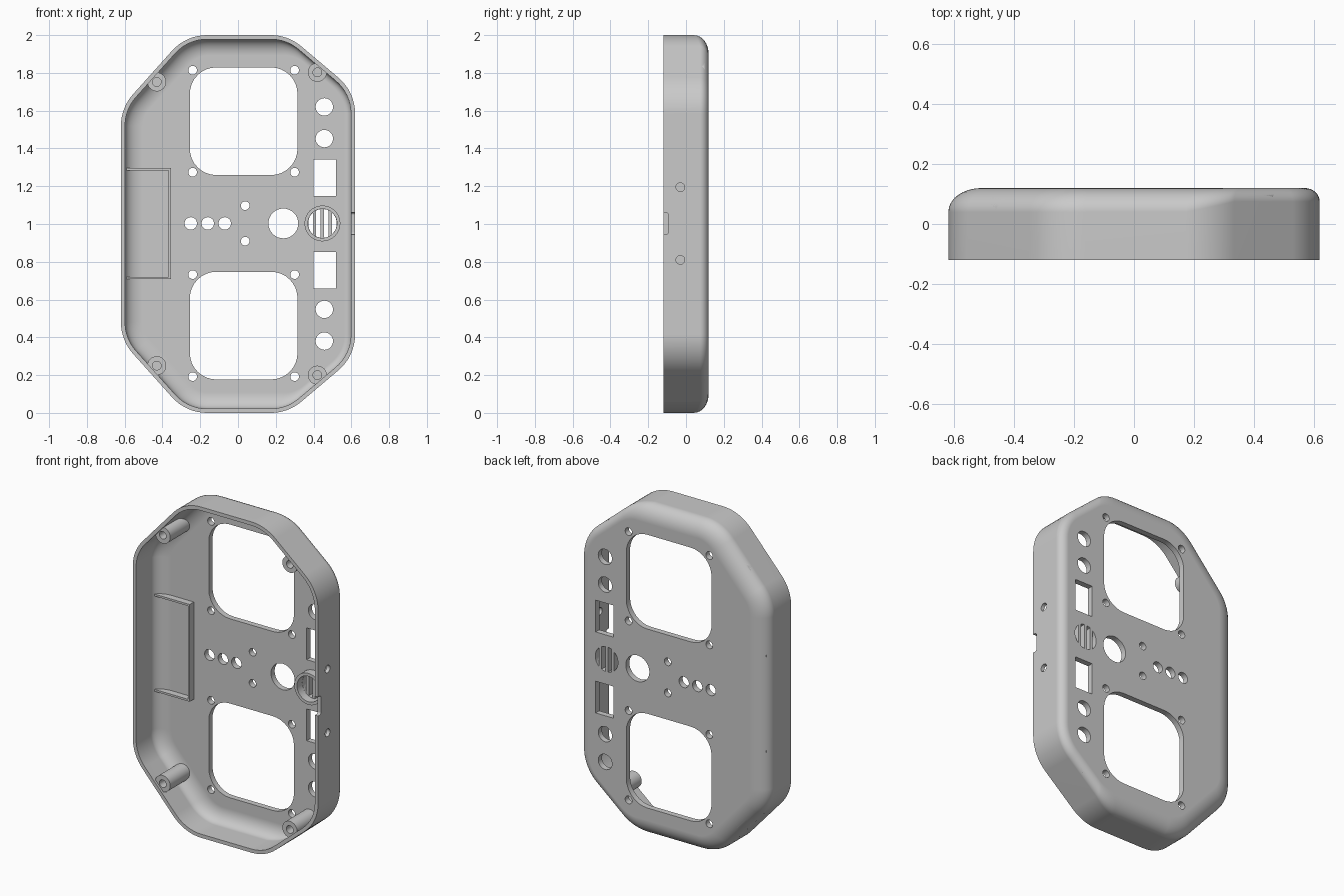
import bpy, bmesh, math
from mathutils import Vector

old = bpy.data.objects.get("Cube")
if old:
    bpy.data.objects.remove(old, do_unlink=True)

grey = bpy.data.materials.new("matte_grey")
grey.use_nodes = True
grey.diffuse_color = (0.59, 0.59, 0.59, 1)
grey.node_tree.nodes["Principled BSDF"].inputs["Base Color"].default_value = (0.59, 0.59, 0.59, 1)

# Octagonal outline in (x, z); edge i runs from corner i to corner i + 1
CORNERS = [Vector(c) for c in [(-0.275, 0), (0.265, 0), (0.62, 0.3), (0.62, 1.7),
                               (0.265, 2), (-0.275, 2), (-0.62, 1.615), (-0.62, 0.385)]]
# Width and depth of the back edge rounding on each edge
ROUND_W = [0.1, 0.05, 0.05, 0.05, 0.1, 0.11, 0.11, 0.11]
ROUND_D = [0.08, 0.045, 0.045, 0.045, 0.08, 0.08, 0.08, 0.08]
FRONT, BACK, WALL, FLOOR = -0.12, 0.12, 0.022, 0.085


def finish(name, bm):
    bmesh.ops.recalc_face_normals(bm, faces=bm.faces)
    mesh = bpy.data.meshes.new(name)
    bm.to_mesh(mesh)
    bm.free()
    obj = bpy.data.objects.new(name, mesh)
    bpy.context.collection.objects.link(obj)
    mesh.materials.append(grey)
    return obj


def activate(obj):
    bpy.ops.object.select_all(action='DESELECT')
    obj.select_set(True)
    bpy.context.view_layer.objects.active = obj


def boolean(obj, other, operation):
    activate(obj)
    mod = obj.modifiers.new("cut", 'BOOLEAN')
    mod.object, mod.operation, mod.solver = other, operation, 'EXACT'
    bpy.ops.object.modifier_apply(modifier=mod.name)


def smooth(obj):
    activate(obj)
    bpy.ops.object.shade_smooth_by_angle(angle=math.radians(30))
    mod = obj.modifiers.new("even_shading", 'WEIGHTED_NORMAL')
    mod.keep_sharp = True


def outline(insets, depths, radius=0.25, steps=8):
    """Rounded octagon with its own inset and depth for each edge."""
    ring = []
    for i, corner in enumerate(CORNERS):
        a = (corner - CORNERS[i - 1]).normalized()
        b = (CORNERS[(i + 1) % 8] - corner).normalized()
        na, nb = Vector((-a.y, a.x)), Vector((-b.y, b.x))
        da, db = insets[i - 1], insets[i]
        turn = a.x * b.y - a.y * b.x
        # Meeting point of the two inset edges
        p = corner + (b * da - a * db) / turn
        r = radius - (da + db) / 2
        centre = p + (na + nb) * (r / (1 + na.dot(nb)))
        start, sweep = math.atan2(-na.y, -na.x), math.asin(turn)
        for k in range(steps + 1):
            t = k / steps
            ang = start + sweep * t
            y = depths[i - 1] * (1 - t) + depths[i] * t
            ring.append((centre.x + r * math.cos(ang), y, centre.y + r * math.sin(ang)))
    return ring


def rounded_block(name, front, back, wall, shrink=0.0, steps=8):
    """Solid octagon block with a rounded back edge."""
    rings = [outline([wall] * 8, [front] * 8)]
    for k in range(steps + 1):
        ang = math.pi / 2 * k / steps
        w = [wall + (v - shrink) * (1 - math.cos(ang)) for v in ROUND_W]
        d = [back - (v - shrink) * (1 - math.sin(ang)) for v in ROUND_D]
        rings.append(outline(w, d))
    bm = bmesh.new()
    loops = [[bm.verts.new(p) for p in ring] for ring in rings]
    for lo, hi in zip(loops, loops[1:]):
        for j in range(len(lo)):
            n = (j + 1) % len(lo)
            bm.faces.new((lo[j], lo[n], hi[n], hi[j]))
    bm.faces.new(loops[0])
    bm.faces.new(loops[-1])
    return finish(name, bm)


def prism(bm, points, a, b, axis='y'):
    """Extrude a closed profile along y, or along x for side cuts."""
    def place(p, s):
        return (p[0], s, p[1]) if axis == 'y' else (s, p[0], p[1])
    lo = [bm.verts.new(place(p, a)) for p in points]
    hi = [bm.verts.new(place(p, b)) for p in points]
    for j in range(len(points)):
        n = (j + 1) % len(points)
        bm.faces.new((lo[j], lo[n], hi[n], hi[j]))
    bm.faces.new(lo)
    bm.faces.new(hi)


def circle(u, v, r, n=32):
    return [(u + r * math.cos(2 * math.pi * k / n), v + r * math.sin(2 * math.pi * k / n))
            for k in range(n)]


def rect(u0, u1, v0, v1, r=0.0, n=8):
    if not r:
        return [(u0, v0), (u1, v0), (u1, v1), (u0, v1)]
    centres = [(u1 - r, v1 - r), (u0 + r, v1 - r), (u0 + r, v0 + r), (u1 - r, v0 + r)]
    return [(cu + r * math.cos(math.pi / 2 * (q + k / n)), cv + r * math.sin(math.pi / 2 * (q + k / n)))
            for q, (cu, cv) in enumerate(centres) for k in range(n + 1)]


def disc_slice(u, v, r, u0, u1, n=6):
    """Vertical strip of a disc between two offsets from its centre."""
    offs = [u0 + (u1 - u0) * k / n for k in range(n + 1)]
    low = [(u + o, v - math.sqrt(r * r - o * o)) for o in offs]
    return low + [(x, 2 * v - z) for x, z in reversed(low)]


def tube(name, x, z, outer, inner, front, back, bottom):
    """Round post with a bore that ends at the given depth."""
    bm = bmesh.new()
    prism(bm, circle(x, z, outer), front, back)
    post = finish(name, bm)
    bm = bmesh.new()
    prism(bm, circle(x, z, inner), front - 0.05, bottom)
    bore = finish("bore_cutter", bm)
    boolean(post, bore, 'DIFFERENCE')
    bpy.data.objects.remove(bore, do_unlink=True)
    return post


# Hollow shell
shell = rounded_block("shell", FRONT, BACK, 0.0)
solid = rounded_block("outer_solid", FRONT, BACK, 0.0)
hollow = rounded_block("hollow_cutter", FRONT - 0.1, FLOOR, WALL, shrink=0.015)
boolean(shell, hollow, 'DIFFERENCE')

# Openings through the back panel
holes = bmesh.new()
panel = []
for s in (-1, 1):
    z = 1.003 + s * 0.541
    panel.append(rect(-0.255, 0.315, z - 0.285, z + 0.285, 0.14))
    panel += [circle(x, z + dz, 0.023) for x in (-0.24, 0.3) for dz in (-0.27, 0.27)]
    panel += [circle(0.457, 1 + s * d, 0.046) for d in (0.452, 0.62)]
    panel.append(rect(0.4, 0.52, 1 + s * 0.245 - 0.096, 1 + s * 0.245 + 0.096))
    panel.append(circle(0.038, 1.003 + s * 0.094, 0.023))
panel += [circle(x, 1.003, 0.033) for x in (-0.25, -0.16, -0.07)]
panel.append(circle(0.24, 1.003, 0.079))
# Speaker slots
for off in (-0.063, -0.021, 0.021, 0.063):
    panel.append(disc_slice(0.447, 1.003, 0.076, off - 0.012, off + 0.012))
for profile in panel:
    prism(holes, profile, 0.03, 0.2)
# Side wall holes and cable notch
for z in (0.81, 1.195):
    prism(holes, circle(-0.03, z, 0.023), 0.56, 0.7, 'x')
prism(holes, rect(-0.2, -0.093, 0.945, 1.06, 0.012, 4), 0.56, 0.7, 'x')
cutter = finish("hole_cutter", holes)
boolean(shell, cutter, 'DIFFERENCE')
smooth(shell)

# Screw posts, trimmed to the outside of the shell
for name, x, z in [("upper_left_post", 0.42, 1.803), ("lower_left_post", 0.42, 0.2),
                   ("upper_right_post", -0.43, 1.752), ("lower_right_post", -0.43, 0.25)]:
    post = tube(name, x, z, 0.05, 0.023, -0.105, 0.1, 0.0)
    boolean(post, solid, 'INTERSECT')
    smooth(post)

# Speaker collar
smooth(tube("speaker_collar", 0.447, 1.003, 0.095, 0.077, 0.035, 0.09, 0.12))

# Three-sided battery bracket on the floor
bm = bmesh.new()
for profile in (rect(-0.6, -0.355, 0.708, 0.72), rect(-0.6, -0.355, 1.284, 1.296),
                rect(-0.367, -0.355, 0.72, 1.284)):
    prism(bm, profile, 0.045, 0.088)
finish("battery_bracket", bm)

for helper in (solid, hollow, cutter):
    bpy.data.objects.remove(helper, do_unlink=True)
